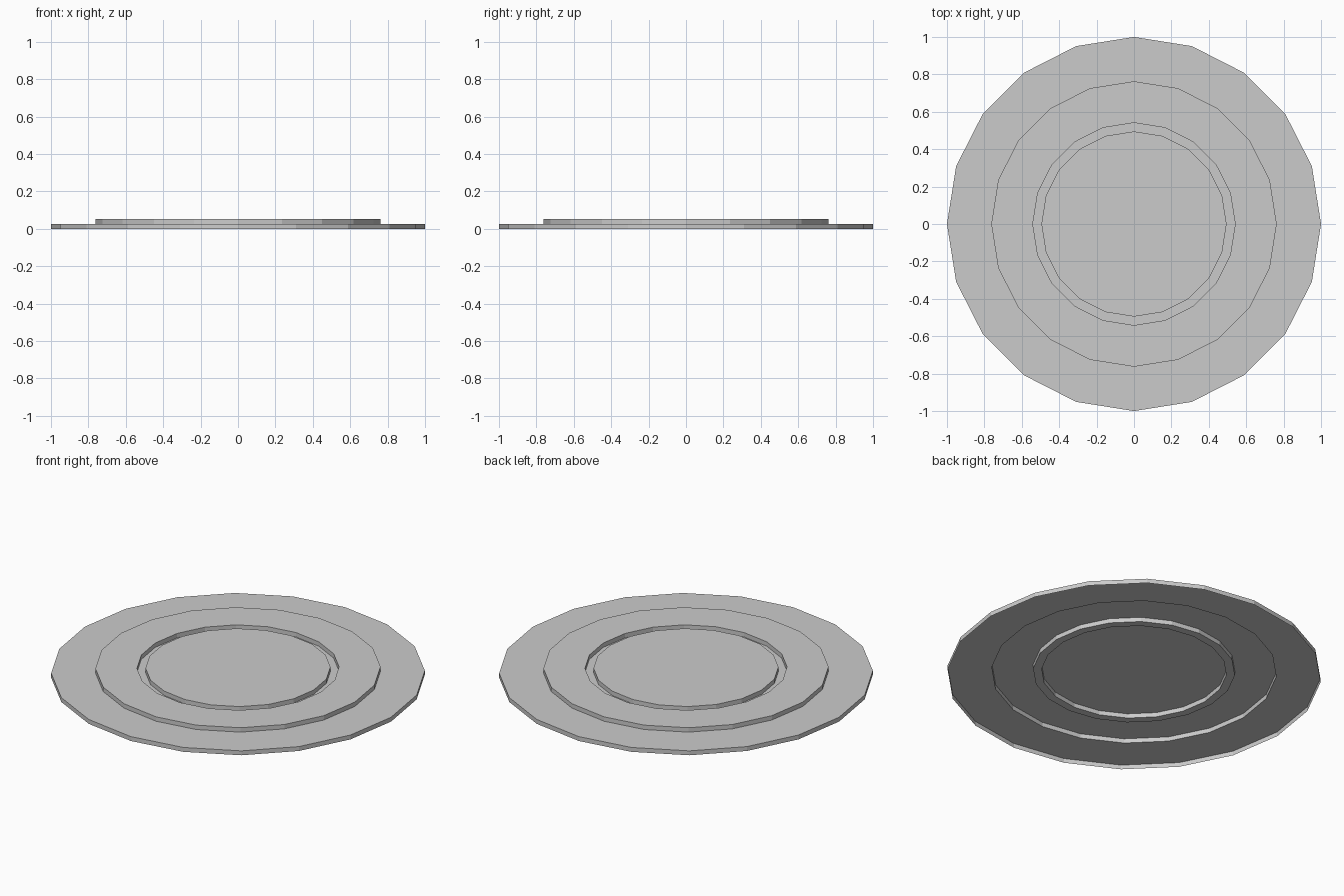
import bpy, bmesh
from math import cos, sin, pi

if "Cube" in bpy.data.objects:
    bpy.data.objects.remove(bpy.data.objects["Cube"])

SIDES = 20
# Profile (radius, height) from the outer bottom rim to the raised centre
PROFILE = [(1.0, 0.0), (1.0, 0.026), (0.763, 0.026), (0.763, 0.052),
           (0.541, 0.052), (0.541, 0.026), (0.495, 0.026), (0.495, 0.052)]

bm = bmesh.new()
rings = [[bm.verts.new((r * cos(2 * pi * i / SIDES), r * sin(2 * pi * i / SIDES), z))
          for i in range(SIDES)] for r, z in PROFILE]

# Rim, steps and groove as an open-bottomed shell
for low, high in zip(rings, rings[1:]):
    for i in range(SIDES):
        j = (i + 1) % SIDES
        bm.faces.new((low[i], low[j], high[j], high[i]))

# Centre disc
bm.faces.new(rings[-1])

mesh = bpy.data.meshes.new("stepped_plate")
bm.to_mesh(mesh)
bm.free()
plate = bpy.data.objects.new("stepped_plate", mesh)
bpy.context.collection.objects.link(plate)
